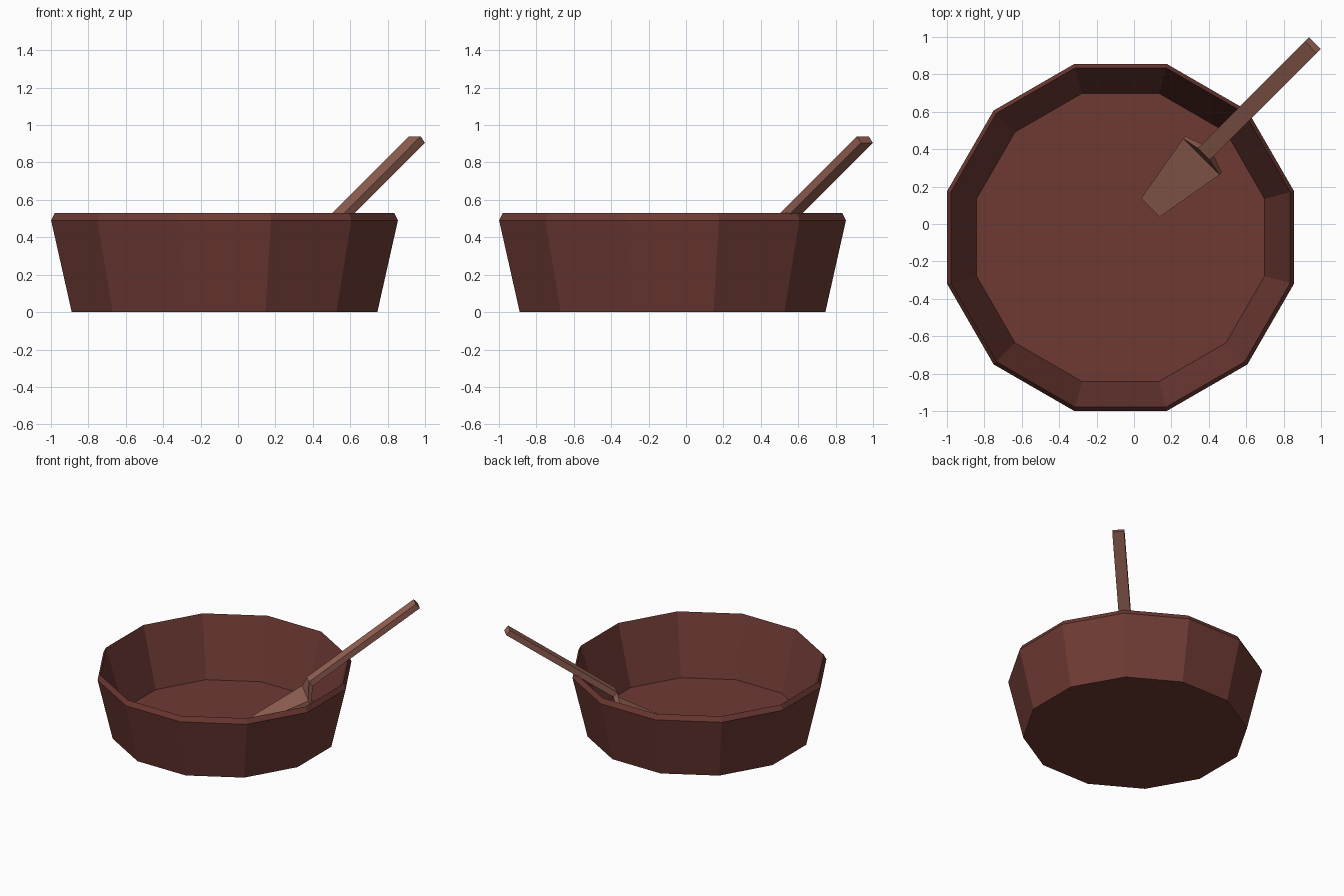
import bpy, bmesh, math

cube = bpy.data.objects.get("Cube")
if cube:
    bpy.data.objects.remove(cube, do_unlink=True)


def material(name, rgb):
    m = bpy.data.materials.new(name)
    m.use_nodes = True
    m.diffuse_color = (*rgb, 1)
    m.node_tree.nodes["Principled BSDF"].inputs["Base Color"].default_value = (*rgb, 1)
    return m


def loft(name, rings, mat):
    """Skin a list of equal-length point rings and cap both ends."""
    bm = bmesh.new()
    loops = [[bm.verts.new(p) for p in ring] for ring in rings]
    n = len(loops[0])
    for a, b in zip(loops, loops[1:]):
        for i in range(n):
            j = (i + 1) % n
            bm.faces.new((a[i], a[j], b[j], b[i]))
    bm.faces.new(loops[0][::-1])
    bm.faces.new(loops[-1])
    bmesh.ops.recalc_face_normals(bm, faces=bm.faces)
    mesh = bpy.data.meshes.new(name)
    bm.to_mesh(mesh)
    bm.free()
    mesh.materials.append(mat)
    obj = bpy.data.objects.new(name, mesh)
    bpy.context.collection.objects.link(obj)
    return obj


dark_wood = material("dark wood", (0.156, 0.042, 0.034))
light_wood = material("light wood", (0.29, 0.118, 0.085))

# Twelve-sided bowl: underside, outer lip, rim crest, inner floor
SIDES, CENTRE = 12, -0.072


def polygon(apothem, z):
    r = apothem / math.cos(math.pi / SIDES)
    angles = [math.tau * (i + 0.5) / SIDES for i in range(SIDES)]
    return [(CENTRE + r * math.cos(a), CENTRE + r * math.sin(a), z) for a in angles]


profile = [(0.817, 0), (0.927, 0.49), (0.907, 0.53), (0.77, 0.05)]
loft("bowl", [polygon(r, z) for r, z in profile], dark_wood)


# Spoon lying along the x = y diagonal
def section(top, bottom, width):
    h = width / 2 / math.sqrt(2)
    return [(d + s * h, d - s * h, z)
            for (d, z), s in ((top, -1), (top, 1), (bottom, 1), (bottom, -1))]


spoon = [
    section((0.945, 0.94), (0.967, 0.905), 0.09),   # handle end
    section((0.373, 0.367), (0.395, 0.332), 0.09),  # handle base
    section((0.36, 0.255), (0.372, 0.205), 0.275),  # shoulder
    section((0.087, 0.07), (0.093, 0.04), 0.14),    # tip
]
loft("spoon_handle", spoon[:2], light_wood)
loft("spoon_paddle", spoon[1:], light_wood)
